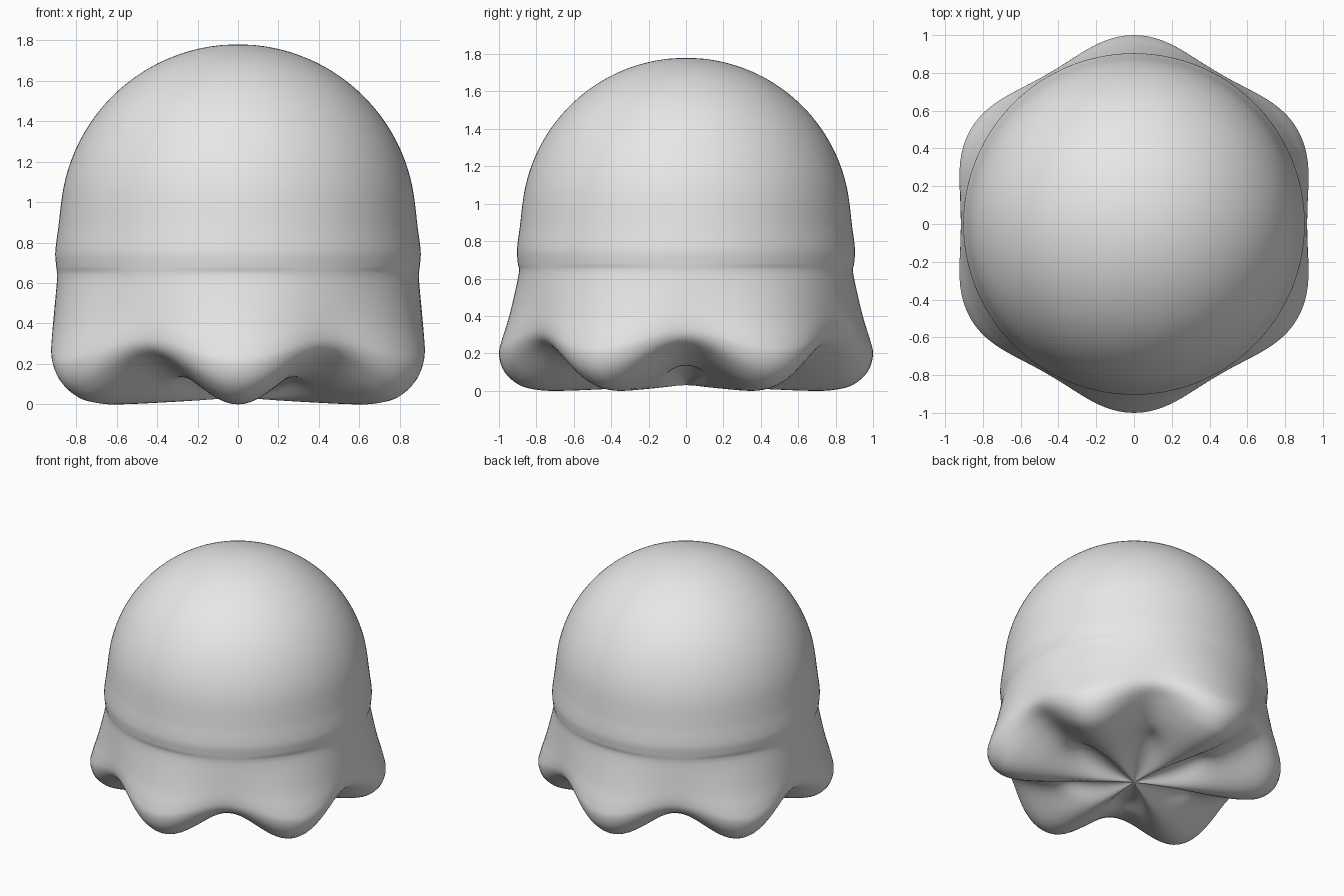
import bpy, bmesh, math
from mathutils import Vector

if "Cube" in bpy.data.objects:
    bpy.data.objects.remove(bpy.data.objects["Cube"], do_unlink=True)

LOBES = 6
SEGMENTS = 144
STEPS = 4

# Skirt profiles (radius, height) through a lobe tip and through the gap between lobes
LOBE = [(.895, .62), (.945, .4), (.985, .27), (1, .19), (.97, .1), (.89, .03),
        (.78, .003), (.65, 0), (.45, .008), (.25, .018), (.1, .027), (0, .03)]
GAP = [(.895, .62), (.91, .45), (.917, .36), (.91, .3), (.88, .26), (.82, .225),
       (.75, .19), (.66, .155), (.57, .135), (.43, .14), (.2, .08), (0, .03)]


def smooth_path(points):
    """Catmull-Rom curve through the points."""
    pts = [Vector(p) for p in points]
    pts = [2 * pts[0] - pts[1]] + pts + [2 * pts[-1] - pts[-2]]
    path = []
    for a, b, c, d in zip(pts, pts[1:], pts[2:], pts[3:]):
        for i in range(STEPS):
            t = i / STEPS
            path.append(b + (c - a) * t / 2
                        + (a - b * 2.5 + c * 2 - d / 2) * t ** 2
                        + (b * 3 - c * 3 + d - a) * t ** 3 / 2)
    return path + [pts[-2]]


# Dome arc, then the soft band where the dome meets the skirt
dome = [(.88 * math.sin(a), .9 + .88 * math.cos(a))
        for a in (math.radians(6 * i) for i in range(15))]
band = [(.888, .88), (.899, .8), (.904, .74), (.899, .68)]
lobe_path = smooth_path(dome + band + LOBE)
gap_path = smooth_path(dome + band + GAP)

# Sweep around the axis, blending between the two profiles
bm = bmesh.new()
top = bm.verts.new((0, 0, lobe_path[0].y))
bottom = bm.verts.new((0, 0, lobe_path[-1].y))
rings = []
for lobe, gap in zip(lobe_path[1:-1], gap_path[1:-1]):
    ring = []
    for i in range(SEGMENTS):
        angle = math.tau * i / SEGMENTS
        weight = (1 - math.cos(LOBES * angle)) / 2
        r, z = gap.lerp(lobe, weight)
        ring.append(bm.verts.new((r * math.cos(angle), r * math.sin(angle), z)))
    rings.append(ring)
for i in range(SEGMENTS):
    j = (i + 1) % SEGMENTS
    bm.faces.new((top, rings[0][i], rings[0][j]))
    bm.faces.new((bottom, rings[-1][j], rings[-1][i]))
    for upper, lower in zip(rings, rings[1:]):
        bm.faces.new((upper[i], lower[i], lower[j], upper[j]))
bmesh.ops.recalc_face_normals(bm, faces=bm.faces)
for face in bm.faces:
    face.smooth = True

mesh = bpy.data.meshes.new("scalloped_body")
bm.to_mesh(mesh)
bm.free()
body = bpy.data.objects.new("scalloped_body", mesh)
bpy.context.collection.objects.link(body)

# Single plain colour
grey = bpy.data.materials.new("light_grey")
grey.use_nodes = True
colour = (.8, .8, .8, 1)
grey.diffuse_color = colour
grey.node_tree.nodes["Principled BSDF"].inputs["Base Color"].default_value = colour
mesh.materials.append(grey)
